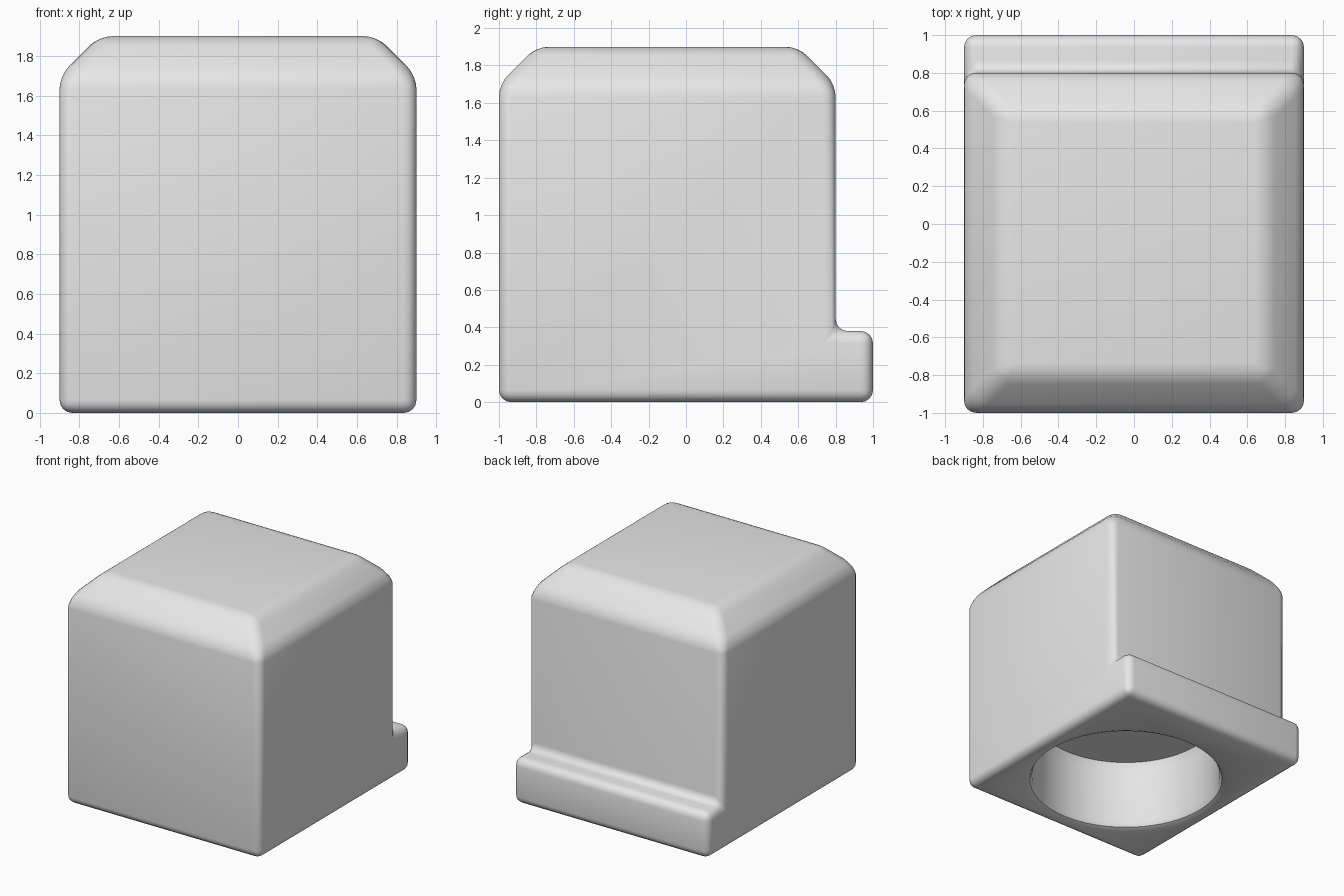
import bpy, bmesh, math

old = bpy.data.objects.get("Cube")
if old:
    bpy.data.objects.remove(old, do_unlink=True)

grey = bpy.data.materials.new("light_grey")
grey.use_nodes = True
grey.diffuse_color = (0.8, 0.8, 0.8, 1)
grey.node_tree.nodes["Principled BSDF"].inputs["Base Color"].default_value = (0.8, 0.8, 0.8, 1)


def add_object(name, bm):
    bmesh.ops.recalc_face_normals(bm, faces=bm.faces)
    mesh = bpy.data.meshes.new(name)
    bm.to_mesh(mesh)
    bm.free()
    mesh.materials.append(grey)
    ob = bpy.data.objects.new(name, mesh)
    bpy.context.collection.objects.link(ob)
    return ob


# Block with rear ledge: side profile (y, z) extruded across the width
HALF_W, CHAMFER, TOP = 0.9, 0.2, 1.9
profile = [(-1, 0), (1, 0), (1, 0.38), (0.8, 0.38), (0.8, TOP - CHAMFER), (-1, TOP - CHAMFER)]
bm = bmesh.new()
side = bm.faces.new([bm.verts.new((-HALF_W, y, z)) for y, z in profile])
geom = bmesh.ops.extrude_face_region(bm, geom=[side])["geom"]
bmesh.ops.translate(bm, verts=[g for g in geom if isinstance(g, bmesh.types.BMVert)],
                    vec=(2 * HALF_W, 0, 0))

# Sloped crown: raise the top face and draw its corners inwards
top = max(bm.faces, key=lambda f: f.calc_center_median().z)
crown = bmesh.ops.extrude_discrete_faces(bm, faces=[top])["faces"][0]
for v in crown.verts:
    v.co.x -= math.copysign(CHAMFER, v.co.x)
    v.co.y -= math.copysign(CHAMFER, v.co.y)
    v.co.z = TOP
bmesh.ops.remove_doubles(bm, verts=bm.verts, dist=0.0001)
block = add_object("block", bm)

# Round socket cutter with a flared mouth, lathed about the main body's centre
bm = bmesh.new()
outline = [(0, -0.1), (0.8, -0.1), (0.8, 0), (0.763, 0.015), (0.745, 0.05),
           (0.74, 0.51), (0.715, 0.58), (0, 0.58)]
points = [bm.verts.new((r, 0, z)) for r, z in outline]
edges = [bm.edges.new(pair) for pair in zip(points, points[1:])]
bmesh.ops.spin(bm, geom=points + edges, cent=(0, 0, 0), axis=(0, 0, 1),
               angle=math.tau, steps=64)
bmesh.ops.remove_doubles(bm, verts=bm.verts, dist=0.0001)
bmesh.ops.translate(bm, verts=bm.verts, vec=(0, -0.1, 0))
cutter = add_object("socket_cutter", bm)
cutter.hide_render = True

# Rounded edges, then the socket
bevel = block.modifiers.new("rounded_edges", "BEVEL")
bevel.width = 0.065
bevel.segments = 4
bevel.limit_method = "ANGLE"
bevel.angle_limit = math.radians(30)
socket = block.modifiers.new("socket", "BOOLEAN")
socket.operation = "DIFFERENCE"
socket.solver = "EXACT"
socket.object = cutter

# Bake the modifiers and drop the cutter
bpy.context.view_layer.update()
baked = bpy.data.meshes.new_from_object(block.evaluated_get(bpy.context.evaluated_depsgraph_get()))
block.modifiers.clear()
block.data = baked
bpy.data.objects.remove(cutter, do_unlink=True)

for ob in bpy.context.selected_objects:
    ob.select_set(False)
block.select_set(True)
bpy.context.view_layer.objects.active = block
bpy.ops.object.shade_smooth_by_angle(angle=math.radians(40))
